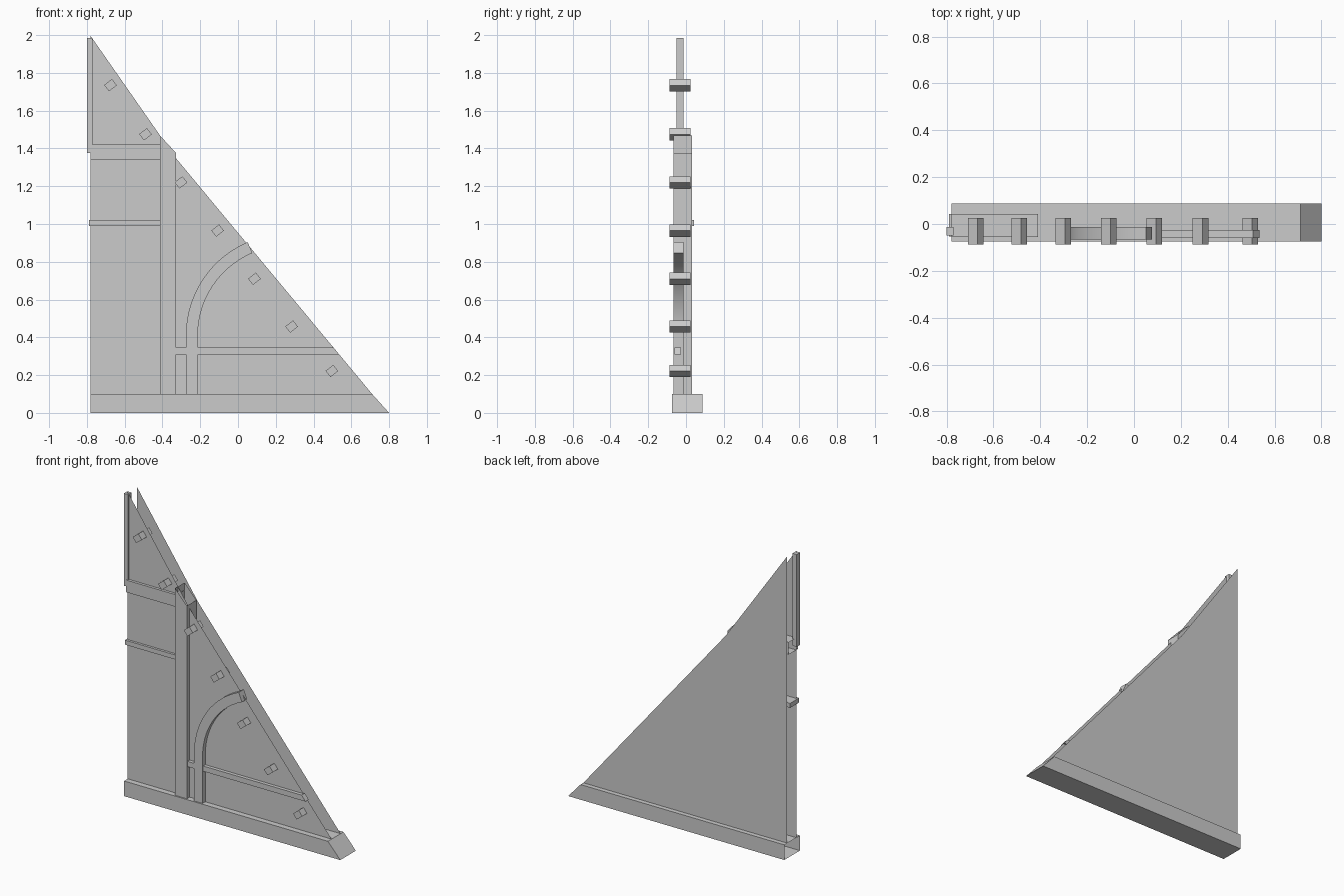
import bpy, bmesh, math

if "Cube" in bpy.data.objects:
    bpy.data.objects.remove(bpy.data.objects["Cube"])


def prism(name, profile, y0, y1, open_edges=()):
    """Extrude an (x, z) profile from y0 to y1; edges listed stay open."""
    bm = bmesh.new()
    front = [bm.verts.new((x, y0, z)) for x, z in profile]
    back = [bm.verts.new((x, y1, z)) for x, z in profile]
    bm.faces.new(front)
    bm.faces.new(back[::-1])
    n = len(profile)
    for i in range(n):
        if i not in open_edges:
            j = (i + 1) % n
            bm.faces.new((front[i], back[i], back[j], front[j]))
    bmesh.ops.recalc_face_normals(bm, faces=bm.faces)
    return finish(name, bm)


def sheet(name, profile, y, flip=False):
    """Single flat panel in the xz plane."""
    bm = bmesh.new()
    face = bm.faces.new([bm.verts.new((x, y, z)) for x, z in profile])
    if flip:
        face.normal_flip()
    return finish(name, bm)


def finish(name, bm):
    mesh = bpy.data.meshes.new(name)
    bm.to_mesh(mesh)
    bm.free()
    ob = bpy.data.objects.new(name, mesh)
    bpy.context.collection.objects.link(ob)
    return ob


def rect(x0, x1, z0, z1):
    return [(x0, z0), (x1, z0), (x1, z1), (x0, z1)]


# Gable panels, front and back
gable = [(-0.78, 0.1), (0.71, 0.1), (-0.33, 1.35), (-0.78, 1.995)]
sheet("front_panel", gable, -0.037)
sheet("back_panel", gable, 0.057, flip=True)

# Sill beam with mitred right end and open left end
prism("sill_beam", [(-0.78, 0), (0.8, 0), (0.71, 0.1), (-0.78, 0.1)],
      -0.075, 0.0875, open_edges=(3,))

# Main post, open at its cut top and at the sill
prism("main_post", [(-0.413, 0.1), (-0.327, 0.1), (-0.327, 1.375), (-0.413, 1.468)],
      -0.066, 0.032, open_edges=(0, 2))

# Centre king post and cross rails
prism("king_post", rect(-0.8, -0.77, 1.375, 1.985), -0.049, -0.013)
prism("collar_beam", rect(-0.78, -0.41, 1.34, 1.42), -0.055, 0.042, open_edges=(1, 3))
prism("middle_rail", rect(-0.79, -0.41, 0.99, 1.02), -0.053, 0.042)
prism("lower_rail", [(-0.33, 0.31), (0.535, 0.31), (0.507, 0.345), (-0.33, 0.345)],
      -0.06, -0.026)

# Curved brace: straight foot and circular arc
cx, cz, end, steps = 0.261, 0.41, math.radians(113), 14
angles = [math.pi + (end - math.pi) * i / steps for i in range(steps + 1)]
arc = lambda r: [(cx + r * math.cos(a), cz + r * math.sin(a)) for a in angles]
outer, inner = arc(0.537), arc(0.474)
profile = [(outer[0][0], 0.1)] + outer + inner[::-1] + [(inner[0][0], 0.1)]
brace = prism("curved_brace", profile, -0.066, -0.013)
bpy.context.view_layer.objects.active = brace
brace.select_set(True)
bpy.ops.object.shade_smooth_by_angle(angle=math.radians(30))

# Purlin ends following the roof slope
centres = [(-0.675, 1.735), (-0.49, 1.475), (-0.302, 1.22), (-0.108, 0.965),
           (0.087, 0.71), (0.284, 0.457), (0.497, 0.222)]
c, s = math.cos(math.radians(38)), math.sin(math.radians(38))
for i, (x, z) in enumerate(centres):
    corners = [(u * c - v * s + x, u * s + v * c + z)
               for u, v in rect(-0.026, 0.026, -0.021, 0.021)]
    prism(f"purlin_{i + 1}", corners, -0.0875, 0.025)
